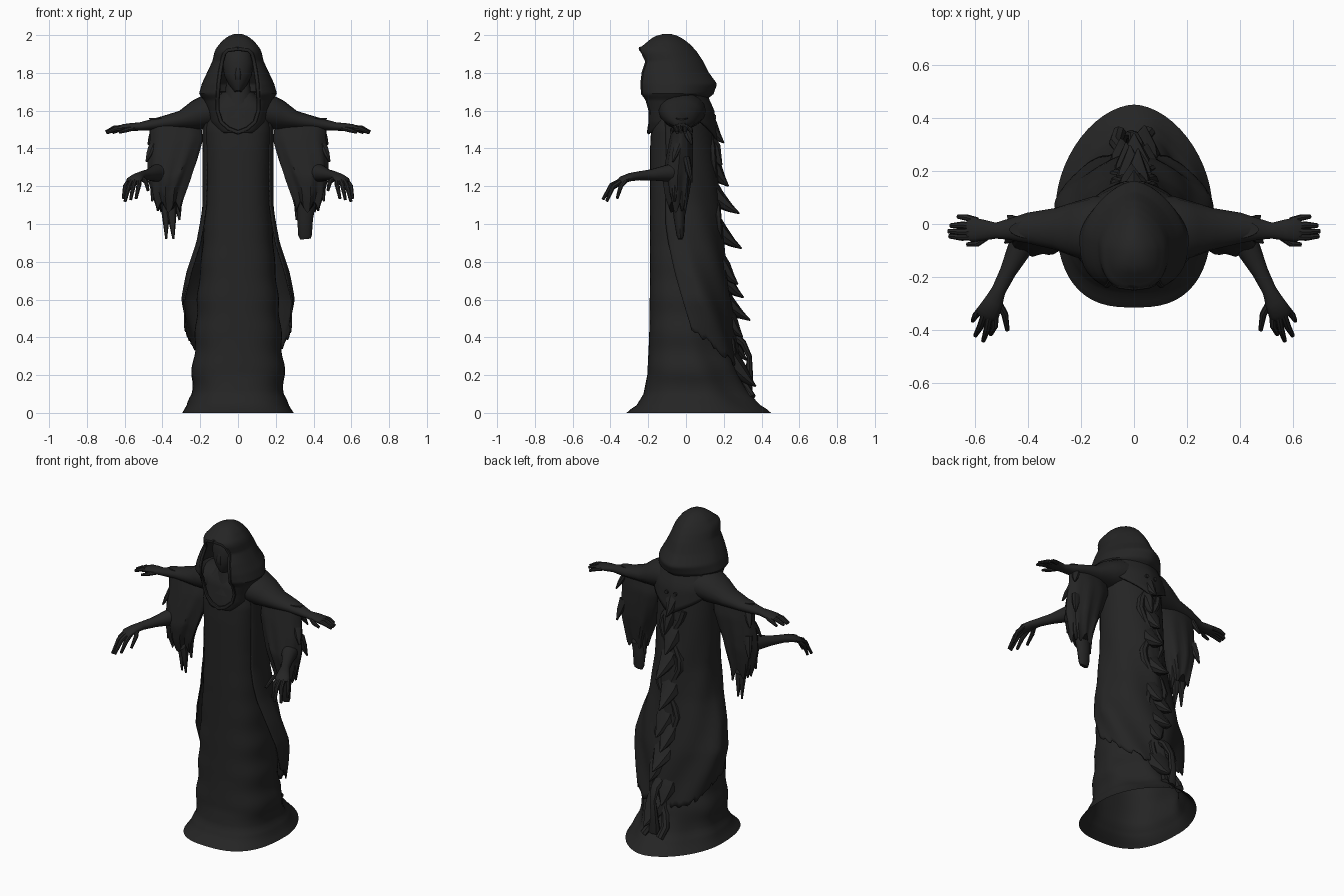
import bpy, math, random
from mathutils import Vector

random.seed(4)
cloth = bpy.data.materials.new("charcoal_cloth")
cloth.diffuse_color = (0.018, 0.018, 0.018, 1)
PI = math.pi


def make(name, verts, faces, mirror=False, solid=0, angle=40):
    me = bpy.data.meshes.new(name)
    me.from_pydata(verts, [], faces)
    me.materials.append(cloth)
    ob = bpy.data.objects.new(name, me)
    bpy.context.collection.objects.link(ob)
    bpy.ops.object.select_all(action='DESELECT')
    ob.select_set(True)
    bpy.context.view_layer.objects.active = ob
    bpy.ops.object.mode_set(mode='EDIT')
    bpy.ops.mesh.select_all(action='SELECT')
    bpy.ops.mesh.remove_doubles(threshold=0.0005)
    bpy.ops.mesh.normals_make_consistent(inside=False)
    bpy.ops.object.mode_set(mode='OBJECT')
    bpy.ops.object.shade_smooth_by_angle(angle=math.radians(angle))
    if solid:
        s = ob.modifiers.new("thickness", 'SOLIDIFY')
        s.thickness, s.offset = solid, 0
    if mirror:
        ob.modifiers.new("mirror", 'MIRROR')
    return ob


def tube_data(pts, n=10):
    """Elliptical tube; each point is x, y, z, sideways radius, other radius."""
    P = [Vector(p[:3]) for p in pts]
    d = (P[-1] - P[0]).normalized()
    ref = Vector((0, 1, 0)) if abs(d.z) > 0.9 else Vector((0, 0, 1))
    V, F = [], []
    for i, p in enumerate(P):
        t = (P[min(i + 1, len(P) - 1)] - P[max(i - 1, 0)]).normalized()
        s = t.cross(ref).normalized()
        o = s.cross(t)
        for k in range(n):
            a = 2 * PI * k / n
            V.append(p + s * math.cos(a) * pts[i][3] + o * math.sin(a) * pts[i][4])
    for i in range(len(P) - 1):
        for k in range(n):
            k2 = (k + 1) % n
            F.append((i * n + k, i * n + k2, i * n + n + k2, i * n + n + k))
    F += [tuple(range(n)), tuple(range(len(V) - n, len(V)))]
    return V, F


def tubes(name, paths, mirror=False, n=10):
    V, F = [], []
    for p in paths:
        v, f = tube_data(p, n)
        F += [tuple(i + len(V) for i in q) for q in f]
        V += v
    return make(name, V, F, mirror)


def lerp_table(tab, z):
    """Rows run from high z to low z."""
    z = max(min(z, tab[0][0]), tab[-1][0])
    for a, b in zip(tab, tab[1:]):
        if z >= b[0]:
            k = (a[0] - z) / (a[0] - b[0])
            return [p + (q - p) * k for p, q in zip(a, b)]


def section(row, a, taper=1.0):
    """Point of a rounded cross-section; taper above 1 narrows the back."""
    z, w, yf, yb = row[:4]
    p = 0.75 if math.cos(a) > 0 else taper
    f = lambda v: math.copysign(abs(v) ** p, v)
    return Vector((w * f(math.sin(a)), (yf + yb) / 2 - (yb - yf) / 2 * f(math.cos(a)), z))


def shell(name, tab, n, m, hem=None, a0=None, fold=None, cap=False, solid=0, taper=1.0):
    """Draped cloth around z, optionally open at the front and with a shaped hem."""
    V, F = [], []
    closed = a0 is None
    cols = n if closed else n + 1
    for r in range(m + 1):
        for c in range(cols):
            u = c / n
            bottom = hem(u) if hem else tab[-1][0]
            z = tab[0][0] + (bottom - tab[0][0]) * r / m
            row = lerp_table(tab, z)
            s = 0 if closed else a0(row)
            a = s + (2 * PI - 2 * s) * u
            v = section(row, a, taper)
            v.z = z
            if fold:
                k = 1 + fold(a, z)
                v.x, v.y = v.x * k, v.y * k
            V.append(v)
    for r in range(m):
        for c in range(n):
            d = (c + 1) % cols
            F.append((r * cols + c, r * cols + d, (r + 1) * cols + d, (r + 1) * cols + c))
    if cap:
        F.append(tuple(range(n)))
    return make(name, V, F, solid=solid)


# inner robe with flared hem, open underneath
robe = [(1.70, .08, -.13, .06), (1.62, .16, -.165, .11), (1.5, .18, -.185, .125), (1.4, .175, -.19, .14),
        (1.2, .17, -.19, .155), (1.0, .18, -.19, .175), (.8, .195, -.19, .19), (.6, .215, -.192, .215),
        (.4, .228, -.195, .24), (.3, .235, -.2, .255), (.2, .245, -.205, .285), (.1, .245, -.225, .335),
        (.04, .268, -.262, .395), (.015, .285, -.3, .435), (0, .295, -.315, .45)]


def robe_fold(a, z):
    back = max(0, -math.cos(a) + .35)
    low = max(0, 1 - z / 1.3) * min(1, z / .1)
    return .035 * back * low * math.sin(7 * a + 9 * z) + .03 * abs(math.sin(a)) * low * math.sin(33 * z)


shell("robe", robe, 56, 85, fold=robe_fold, cap=True, taper=1.12)

# outer coat: open at the front, hem sinking into the robe at the back
coat = [(1.55, .185, -.17, .13), (1.4, .183, -.17, .15), (1.1, .185, -.18, .178), (.9, .215, -.18, .195),
        (.75, .262, -.17, .212), (.6, .297, -.15, .235), (.48, .285, -.13, .25), (.2, .25, -.12, .285)]
jag = [random.uniform(-.03, .03) for _ in range(61)]
shell("outer_coat", coat, 60, 40,
      hem=lambda u: .45 - .22 * math.sin(PI * u) + jag[int(u * 60)] * .7,
      a0=lambda r: 1.05 if r[0] > 1 else 1.05 + (1 - r[0]) * .75,
      fold=lambda a, z: .035 * min(1, max(0, 1.4 - z)) * math.sin(7 * abs(a - PI) - 12 * z),
      solid=.008, taper=1.1)

# pointed back of the mantle with two studs
mantle = [(1.7, .16, -.1, .1), (1.6, .2, -.12, .145), (1.5, .2, -.12, .157), (1.4, .19, -.12, .165)]
shell("mantle_back", mantle, 24, 8, hem=lambda u: 1.43 + .3 * abs(u - .5), a0=lambda r: 1.7,
      solid=.01, taper=1.2)
tubes("stud", [[(.03, .12, 1.565, .012, .012), (.03, .16, 1.565, .012, .012)]], True)

# hood: last column is the half width of the face opening
hood = [(2.0, .02, -.12, -.08, 0), (1.988, .05, -.165, -.04, 0), (1.965, .08, -.195, -.005, 0),
        (1.94, .1, -.225, .025, 0), (1.928, .11, -.242, .035, 0), (1.92, .114, -.243, .042, .055),
        (1.905, .12, -.243, .055, .072),
        (1.86, .13, -.228, .085, .085), (1.8, .158, -.245, .115, .095), (1.74, .186, -.25, .158, .103),
        (1.69, .2, -.243, .14, .106), (1.66, .175, -.225, .1, .108), (1.6, .155, -.212, .06, .108),
        (1.54, .14, -.205, .05, .09), (1.505, .12, -.2, .04, .05), (1.485, .1, -.197, .03, 0)]
opening = lambda r: math.asin(min(.95, (r[4] / r[1]) ** (1 / .75)))
shell("hood", hood, 40, 60, a0=opening, cap=True, solid=.012, taper=1.25)

# rolled rim around the face and neckline
rim = [section(r, opening(r)) for r in hood[4:]]
tubes("hood_rim", [[(*p, .011, .009) for p in rim]], True, 8)

# face with a pointed chin and nose, and the neck
tubes("face", [[(0, -.115, 1.94, .04, .03), (0, -.12, 1.9, .07, .06), (0, -.125, 1.85, .08, .068),
                (0, -.13, 1.79, .074, .068), (0, -.135, 1.74, .05, .058), (0, -.145, 1.7, .018, .03)]], n=20)
tubes("nose", [[(0, -.18, 1.85, .008, .008), (0, -.198, 1.79, .015, .012), (0, -.192, 1.765, .012, .006)]])
tubes("neck", [[(0, -.08, 1.8, .06, .05), (0, -.1, 1.65, .07, .055), (0, -.12, 1.55, .1, .06)]], n=16)

# shoulders and upper arms
tubes("upper_arm", [[(0, -.02, 1.6, .13, .1), (.15, -.02, 1.6, .125, .095), (.22, -.02, 1.575, .105, .08),
                     (.3, -.018, 1.55, .078, .05), (.4, -.015, 1.535, .058, .035), (.47, -.02, 1.523, .04, .028),
                     (.52, -.025, 1.516, .03, .022), (.57, -.023, 1.513, .04, .021), (.61, -.022, 1.51, .046, .018),
                     (.63, -.022, 1.508, .035, .012)]], True, 16)


def finger(a, b, c, r):
    return [(*a, r, r), (*b, r * .95, r * .95), (*c, r * .6, r * .6)]


tubes("upper_fingers", [
    finger((.59, -.048, 1.51), (.65, -.05, 1.503), (.697, -.046, 1.483), .014),
    finger((.59, -.028, 1.512), (.655, -.03, 1.508), (.7, -.027, 1.487), .014),
    finger((.59, -.008, 1.51), (.65, -.004, 1.503), (.692, -.006, 1.484), .014),
    finger((.59, .012, 1.508), (.63, .024, 1.5), (.665, .028, 1.483), .013),
    finger((.55, -.045, 1.508), (.59, -.073, 1.498), (.63, -.078, 1.485), .013)], True, 8)

# lower forearms and hands reaching forward
tubes("lower_forearm", [[(.39, -.02, 1.28, .055, .055), (.435, -.1, 1.268, .045, .045), (.475, -.18, 1.26, .031, .03),
                         (.51, -.25, 1.255, .027, .024), (.53, -.295, 1.248, .036, .022),
                         (.55, -.335, 1.235, .044, .019), (.557, -.352, 1.222, .035, .012)]], True, 14)
tubes("lower_fingers", [
    finger((.525, -.33, 1.235), (.525, -.385, 1.205), (.54, -.415, 1.135), .014),
    finger((.542, -.335, 1.235), (.553, -.395, 1.205), (.568, -.44, 1.13), .014),
    finger((.56, -.33, 1.235), (.578, -.385, 1.2), (.598, -.42, 1.12), .014),
    finger((.573, -.315, 1.235), (.597, -.345, 1.2), (.608, -.365, 1.135), .013),
    finger((.515, -.29, 1.245), (.487, -.34, 1.225), (.477, -.4, 1.18), .014)], True, 8)

# hanging sleeves: rows of z, inner x, outer x, y centre, y half depth
sleeve = [(1.56, .2, .47, -.02, .04), (1.45, .185, .465, -.025, .062), (1.35, .215, .475, -.035, .07),
          (1.25, .25, .475, -.045, .075), (1.16, .285, .455, -.045, .062), (1.09, .305, .43, -.04, .045)]
V, F, N, M = [], [], 36, 20
for r in range(M + 1):
    z, xi, xo, yc, h = lerp_table(sleeve, 1.56 - .47 * r / M)
    for k in range(N):
        a = 2 * PI * k / N
        g = 1 + .12 * r / M * math.sin(9 * a + z * 6)
        V.append(((xi + xo) / 2 + (xo - xi) / 2 * math.cos(a) * (.5 + .5 * g), yc + h * math.sin(a) * g,
                  z + .03 * r / M * math.sin(5 * a)))
for r in range(M):
    F += [(r * N + k, r * N + (k + 1) % N, (r + 1) * N + (k + 1) % N, (r + 1) * N + k) for k in range(N)]
F += [tuple(range(N)), tuple(range(M * N, M * N + N))]
make("sleeve", V, F, True)


# ragged ends of the sleeves
def tatter(x, y, z, tx, ty, tz, w, tip=.005):
    return [(x, y, z, w, w * .7), ((x + tx) / 2, (y + ty) / 2, (z + tz) / 2, w * .75, w * .6),
            (tx, ty, tz, max(tip, w * .15), max(tip, w * .15))]


tubes("sleeve_tatters", [
    tatter(.43, -.06, 1.25, .455, -.06, 1.12, .03), tatter(.41, -.02, 1.2, .425, -.02, 1.07, .035),
    tatter(.33, -.03, 1.25, .31, -.03, 1.02, .035), tatter(.44, 0, 1.5, .475, .03, 1.42, .025),
    tatter(.45, -.04, 1.42, .485, -.07, 1.33, .025), tatter(.44, .0, 1.35, .47, .03, 1.22, .03)], True, 8)
tubes("left_sleeve_tails", [tatter(-.36, -.04, 1.2, -.342, -.04, .92, .035),
                            tatter(-.385, -.03, 1.2, -.38, -.025, .92, .03)], n=8)
tubes("right_sleeve_tail", [[(.37, -.04, 1.2, .06, .045), (.355, -.035, 1.03, .042, .03),
                             (.355, -.03, .94, .036, .02), (.357, -.03, .92, .028, .012)]], n=12)

# torn cloth points down the back: x, y, z of each tip and its half width
spikes = [(.0, .2, 1.43, .05), (.02, .19, 1.31, .04), (-.01, .225, 1.2, .055), (.015, .283, 1.055, .055),
          (-.015, .295, .87, .06), (.02, .275, .68, .06), (-.03, .305, .61, .06), (.0, .34, .49, .075),
          (.05, .3, .4, .06), (-.05, .32, .28, .06), (.04, .37, .14, .07)]
paths = []
for x, y, z, w in spikes:
    b = lerp_table(robe, z + .08)[3]
    paths.append([(x * .5, b - .06, z + .16, w * 1.3, .06), (x * .7, b, z + .08, w, .05),
                  (x * .9, b + (y - b) * .6, z + .028, w * .45, .022), (x, y, z, .004, .004)])
tubes("back_tatters", paths, n=8)
tubes("back_cloth_loop", [[(0, .22, .43, .04, .03), (.01, .3, .37, .03, .02), (.0, .335, .3, .02, .014),
                           (-.01, .335, .2, .025, .02), (0, .32, .1, .04, .03)]], n=8)

# ridges of gathered cloth beside the spine
for side in (-1, 1):
    tubes("back_ridge_right" if side > 0 else "back_ridge_left",
          [[(side * (.04 + .03 * math.sin(z * 19 + side)), lerp_table(robe, z)[3] - .008, z, .025, .025)
            for z in [.08 + .06 * i for i in range(24)]]], n=8)
